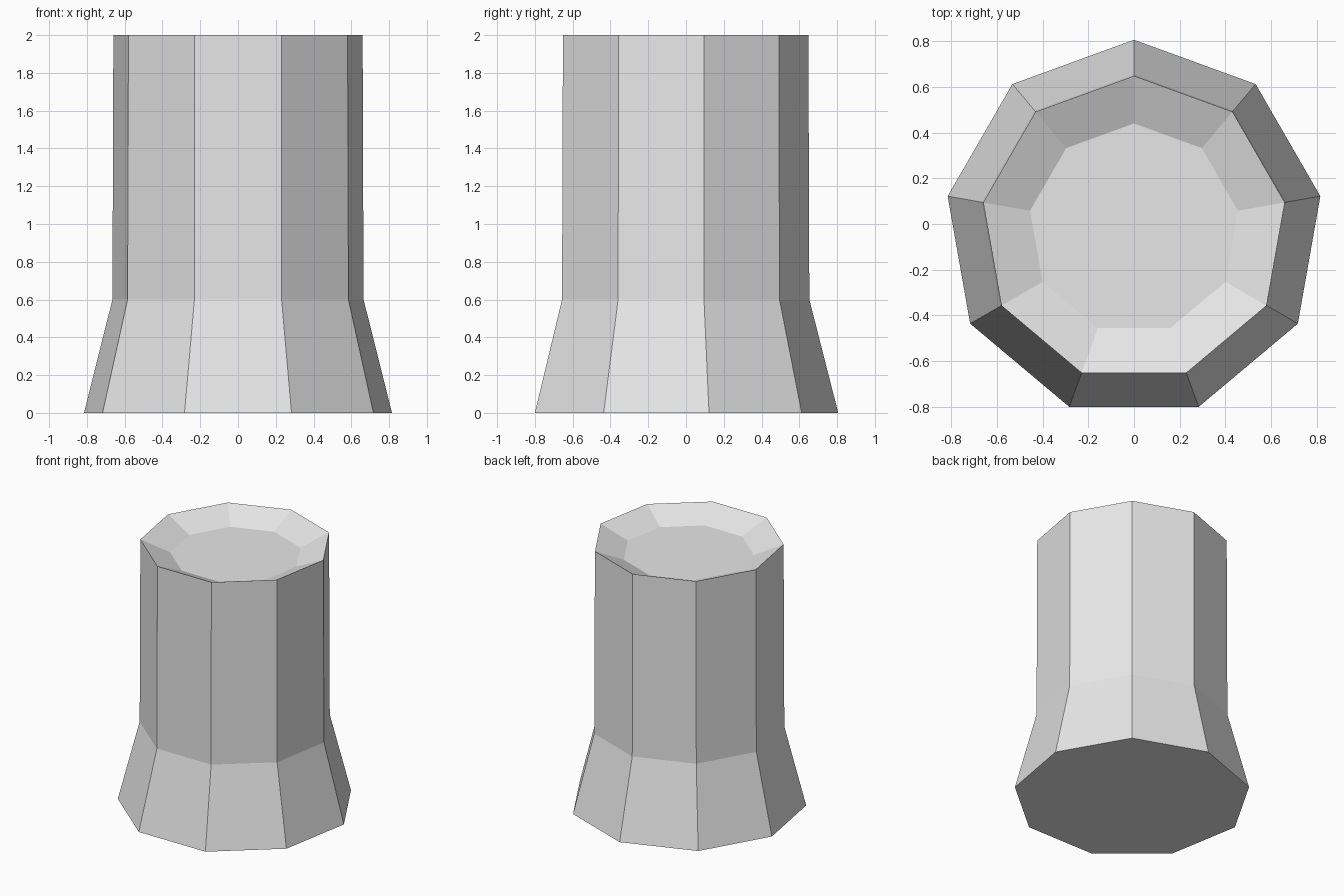
import bpy
import bmesh
import math

cube = bpy.data.objects.get("Cube")
if cube:
    bpy.data.objects.remove(cube, do_unlink=True)

SIDES = 9
OFFSET_Y = -0.022  # centres the odd-sided outline

# Profile rings from the base up, then down into the dish: radius, height
PROFILE = [(0.828, 0.0), (0.675, 0.6), (0.67, 2.0), (0.462, 1.91)]


def add_ring(bm, radius, z):
    """One regular ring with a corner pointing to the back."""
    ring = []
    for i in range(SIDES):
        a = math.pi / 2 + math.tau * i / SIDES
        ring.append(bm.verts.new((radius * math.cos(a),
                                  radius * math.sin(a) + OFFSET_Y, z)))
    return ring


# Plain grey surface
grey = bpy.data.materials.new("light_grey")
grey.use_nodes = True
colour = (0.8, 0.8, 0.8, 1.0)
grey.diffuse_color = colour
grey.node_tree.nodes["Principled BSDF"].inputs["Base Color"].default_value = colour

# Column with flared foot, straight shaft and dished top
bm = bmesh.new()
rings = [add_ring(bm, r, z) for r, z in PROFILE]
for low, high in zip(rings, rings[1:]):
    for i in range(SIDES):
        j = (i + 1) % SIDES
        bm.faces.new((low[i], low[j], high[j], high[i]))
bm.faces.new(rings[0][::-1])  # underside
bm.faces.new(rings[-1])       # dish floor
bmesh.ops.recalc_face_normals(bm, faces=bm.faces)

mesh = bpy.data.meshes.new("flared_column")
bm.to_mesh(mesh)
bm.free()
mesh.materials.append(grey)
column = bpy.data.objects.new("flared_column", mesh)
bpy.context.collection.objects.link(column)
